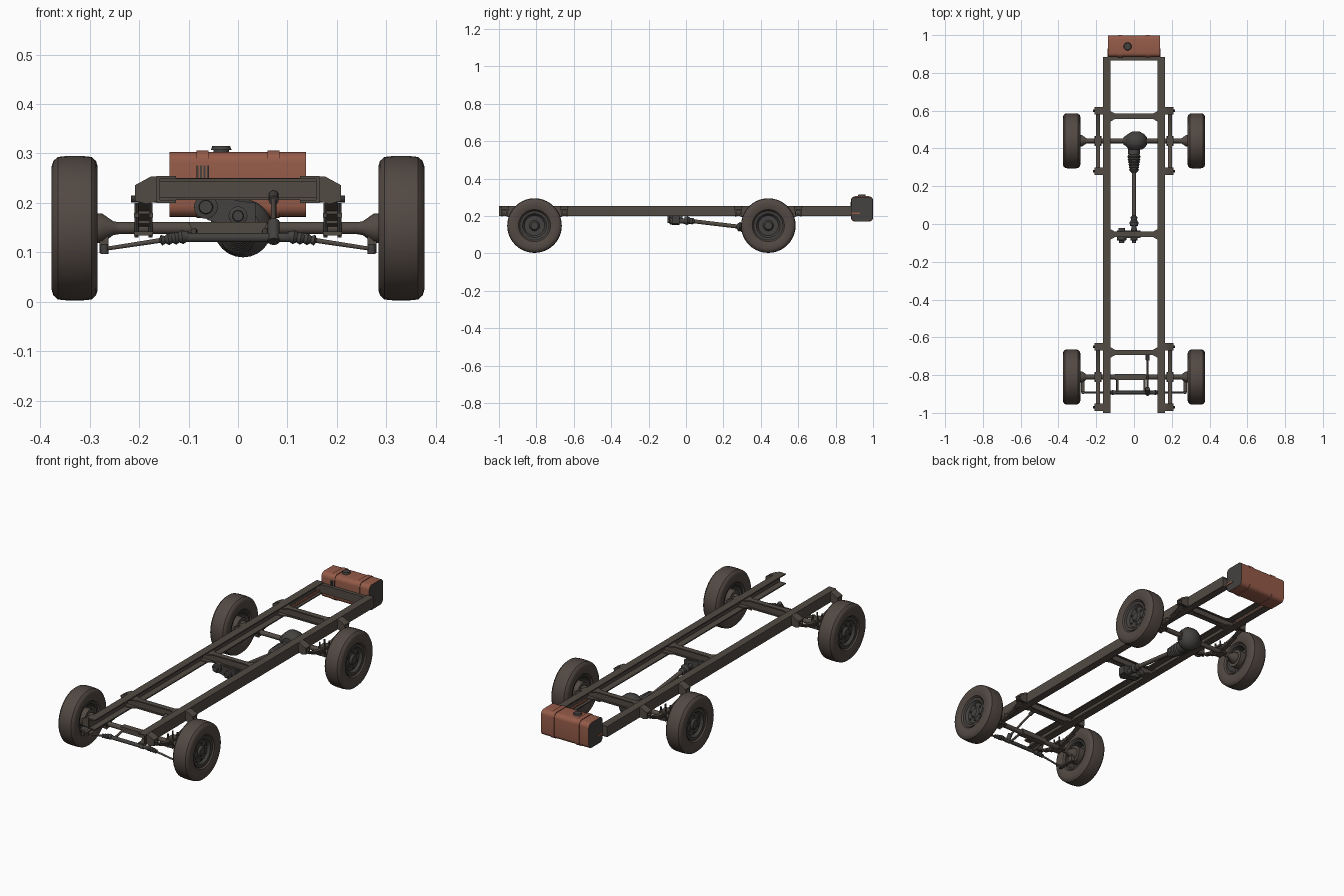
import bpy, bmesh, math
from mathutils import Vector

if "Cube" in bpy.data.objects:
    bpy.data.objects.remove(bpy.data.objects["Cube"])


def mat(name, c):
    m = bpy.data.materials.new(name)
    m.diffuse_color = (*c, 1)
    m.use_nodes = True
    m.node_tree.nodes["Principled BSDF"].inputs["Base Color"].default_value = m.diffuse_color
    return m


CHASSIS = mat("chassis_brown", (0.085, 0.069, 0.057))
TIRE = mat("tire_brown", (0.085, 0.066, 0.056))
DARK = mat("dark_grey", (0.058, 0.054, 0.050))
RUST = mat("rust_red", (0.30, 0.105, 0.066))


def finish(name, bm, m):
    bmesh.ops.recalc_face_normals(bm, faces=bm.faces)
    me = bpy.data.meshes.new(name)
    bm.to_mesh(me)
    bm.free()
    me.materials.append(m)
    ob = bpy.data.objects.new(name, me)
    bpy.context.collection.objects.link(ob)
    return ob


def prism(name, pts, axis, a, b, m):
    """Extrude a 2D outline along an axis from a to b."""
    place = {'x': lambda p, t: (t, p[0], p[1]),
             'y': lambda p, t: (p[0], t, p[1]),
             'z': lambda p, t: (p[0], p[1], t)}[axis]
    bm = bmesh.new()
    lo = [bm.verts.new(place(p, a)) for p in pts]
    hi = [bm.verts.new(place(p, b)) for p in pts]
    n = len(pts)
    bm.faces.new(lo)
    bm.faces.new(hi)
    for i in range(n):
        j = (i + 1) % n
        bm.faces.new((lo[i], lo[j], hi[j], hi[i]))
    return finish(name, bm, m)


def box(name, x, y, z, m):
    return prism(name, [(x[0], y[0]), (x[1], y[0]), (x[1], y[1]), (x[0], y[1])], 'z', z[0], z[1], m)


def lathe(name, origin, direction, prof, m, seg=24, closed=False):
    """Revolve (distance, radius) points about a line."""
    q = Vector(direction).to_track_quat('Z', 'Y')
    o = Vector(origin)
    bm = bmesh.new()
    rings = []
    for d, r in prof:
        k = 1 if r == 0 else seg
        rings.append([bm.verts.new(o + q @ Vector((r * math.cos(2 * math.pi * i / seg),
                                                   r * math.sin(2 * math.pi * i / seg), d))) for i in range(k)])
    pairs = list(zip(rings, rings[1:]))
    if closed:
        pairs.append((rings[-1], rings[0]))
    for A, B in pairs:
        for i in range(seg):
            j = (i + 1) % seg
            if len(A) == 1:
                bm.faces.new((A[0], B[i], B[j]))
            elif len(B) == 1:
                bm.faces.new((A[i], A[j], B[0]))
            else:
                bm.faces.new((A[i], A[j], B[j], B[i]))
    return finish(name, bm, m)


def rod(name, p, q, r, m, r2=None, seg=14):
    d = Vector(q) - Vector(p)
    r2 = r if r2 is None else r2
    return lathe(name, p, d, [(0, 0), (0, r), (d.length, r2), (d.length, 0)], m, seg)


FRONT, REAR, AZ = -0.81, 0.44, 0.149

# Frame rails: channels open to the inside
for s, side in ((1, "right"), (-1, "left")):
    c = [(.165, .2), (.165, .255), (.125, .255), (.125, .249), (.158, .249), (.158, .206), (.125, .206), (.125, .2)]
    prism(side + "_frame_rail", [(s * x, z) for x, z in c], 'y', -1, .885, CHASSIS)
    # Tank support arms inside the rails
    x = sorted((s * .133, s * .141))
    box(side + "_tank_arm", x, (.62, .93), (.211, .219), RUST)

# Crossmembers with flared ends
for y in (-.68, -.055, .57):
    half = [(-.158, -.028), (-.125, -.028), (-.1, -.014), (.1, -.014), (.125, -.028), (.158, -.028)]
    outline = [(x, y + d) for x, d in half] + [(x, y - d) for x, d in reversed(half)]
    prism("crossmember_top", outline, 'z', .243, .249, CHASSIS)
    prism("crossmember_bottom", outline, 'z', .206, .212, CHASSIS)
    box("crossmember_web", (-.158, .158), (y - .006, y + .006), (.21, .245), CHASSIS)
box("rear_crossmember", (-.16, .16), (.865, .883), (.206, .25), CHASSIS)

# Wheels
tread = [(.028, .076), (.041, .086), (.0465, .105), (.0465, .125), (.043, .136), (.034, .144), (.015, .146)]
tire = tread + [(-d, r) for d, r in reversed(tread)]
rim = [(.032, 0), (.032, .02), (.027, .025), (.022, .028), (.022, .054), (.034, .064), (.036, .078),
       (-.034, .079), (-.034, .07), (.008, .062), (.008, 0)]
for y, end in ((FRONT, "front"), (REAR, "rear")):
    for s, side in ((1, "right"), (-1, "left")):
        tag = end + "_" + side
        o, d = (s * .33, y, AZ), (s, 0, 0)
        lathe(tag + "_tire", o, d, tire, TIRE, 40, True)
        lathe(tag + "_rim", o, d, rim, DARK, 32)
        for i in range(6):
            a = math.pi * (i + .5) / 3
            p = Vector((s * .351, y + .042 * math.cos(a), AZ + .042 * math.sin(a)))
            rod(tag + "_wheel_nut", p, p + Vector((s * .006, 0, 0)), .005, DARK, seg=6)
        # Hub and brake drum
        lathe(tag + "_hub", (s * .24, y, AZ), d, [(0, 0), (0, .012), (.012, .014), (.035, .03), (.045, .03),
              (.045, .046), (.1, .046), (.1, 0)], CHASSIS)

        # Leaf spring stack
        for k in range(3):
            h = .16 - .045 * k
            up = [(y + h * t / 8, .171 - .007 * k + .038 * (h * t / 8 / .16) ** 2) for t in range(-8, 9)]
            x = sorted((s * .179, s * .201))
            prism(tag + "_spring_leaf", up + [(a, z - .006) for a, z in reversed(up)], 'x', x[0], x[1], CHASSIS)
        # Axle clamp and U bolts
        x = sorted((s * .172, s * .21))
        box(tag + "_spring_seat", x, (y - .027, y + .027), (.134, .142), CHASSIS)
        box(tag + "_clamp_plate", x, (y - .027, y + .027), (.171, .18), CHASSIS)
        for bx in (.177, .205):
            for dy in (-.019, .019):
                rod(tag + "_clamp_bolt", (s * bx, y + dy, .13), (s * bx, y + dy, .2), .004, DARK, seg=8)
        # Spring hangers at both ends
        for e in (-1, 1):
            hy = y + e * .16
            web = [(.16, .254), (.175, .254), (.208, .236), (.208, .204), (.185, .198), (.16, .204)]
            for dy in (-.014, .014):
                prism(tag + "_hanger_web", [(s * a, z) for a, z in web], 'y', hy + dy - .003, hy + dy + .003, CHASSIS)
            cap = [(.16, .254), (.175, .254), (.208, .236), (.208, .228), (.175, .246), (.16, .246)]
            prism(tag + "_hanger_cap", [(s * a, z) for a, z in cap], 'y', hy - .02, hy + .02, CHASSIS)
            rod(tag + "_spring_pin", (s * .165, hy, .208), (s * .216, hy, .208), .007, DARK, seg=10)

    # Axle tube
    rod(end + "_axle", (-.27, y, AZ), (.27, y, AZ), .0125, CHASSIS)

# Front axle drop plate
prism("front_axle_plate", [(-.1, .162), (-.09, .136), (.05, .136), (.06, .162)], 'y', FRONT - .016, FRONT + .016, CHASSIS)

# Steering rack, bellows, tie rods and arms
RY = -.892
rod("steering_rack", (-.11, RY, .13), (.11, RY, .13), .0095, DARK)
for s, side in ((1, "right"), (-1, "left")):
    p, q = Vector((s * .1, RY, .133)), Vector((s * .27, RY, .107))
    bell = [(0, 0), (0, .01)] + [(.006 + .007 * i, (.015 if i % 2 else .011) - .0006 * i) for i in range(8)] + [(.062, 0)]
    lathe(side + "_rack_bellows", p, q - p, bell, DARK, 16)
    rod(side + "_tie_rod", p, q, .0055, CHASSIS, .004)
    rod(side + "_ball_joint", q - Vector((0, 0, .01)), q + Vector((0, 0, .01)), .008, DARK)
    box(side + "_steering_arm", sorted((s * .262, s * .28)), (RY, FRONT), (.099, .106), CHASSIS)
    box(side + "_knuckle", sorted((s * .262, s * .28)), (FRONT - .015, FRONT + .015), (.099, .145), CHASSIS)
for x in (-.088, .055):
    rod("rack_mount", (x, RY, .13), (x, FRONT, .146), .006, CHASSIS)
# Steering pinion and column
rod("steering_pinion", (.072, RY - .008, .122), (.072, RY + .02, .162), .012, DARK)
rod("steering_shaft", (.072, RY + .01, .15), (.072, -.7, .212), .0055, CHASSIS)
rod("steering_joint", (.072, -.72, .205), (.072, -.69, .216), .01, DARK)

# Differential
lathe("differential_case", (.01, REAR - .045, AZ), (0, 1, 0), [(0, 0), (0, .035), (.015, .052), (.03, .059),
      (.058, .059), (.08, .045), (.094, .02), (.096, 0)], DARK, 24)
lathe("differential_side_housing", (-.055, REAR, AZ), (1, 0, 0), [(0, 0), (0, .02), (.025, .036),
      (.1, .036), (.125, .02), (.125, 0)], DARK, 20)

# Drive shaft with boot
P0, P1 = Vector((0, -.01, .178)), Vector((0, .41, .128))
D = P1 - P0
L = D.length
rod("drive_shaft", P0, P1, .011, CHASSIS)
lathe("front_shaft_joint", P0, D, [(0, 0), (0, .02), (.018, .024), (.03, .016), (.045, .018), (.055, .011), (.055, 0)], DARK, 18)
boot = [(L - .14, 0), (L - .14, .012)]
for i in range(6):
    boot += [(L - .132 + i * .014, .02 + .002 * i), (L - .125 + i * .014, .026 + .002 * i)]
boot += [(L - .045, .03), (L, .034), (L, 0)]
lathe("rear_shaft_boot", P0, D, boot, DARK, 20)

# Transfer gearbox
for x, z, r, y1 in ((-.065, .192, .024, -.02), (0, .174, .019, .015)):
    lathe("gearbox_barrel", (x, -.1, z), (0, 1, 0), [(0, 0), (0, r * .55), (.012, r * .6), (.014, r), (.05, r),
          (.055, r * .8), (y1 + .1, r * .7), (y1 + .1, 0)], DARK, 20)
prism("gearbox_case", [(-.09, .19), (-.06, .165), (0, .152), (.035, .16), (.035, .2), (-.07, .214)], 'y', -.075, -.035, DARK)


# Fuel tank
def rounded(y0, y1, z0, z1, r):
    pts = []
    for k, (cy, cz) in enumerate(((y1 - r, z1 - r), (y0 + r, z1 - r), (y0 + r, z0 + r), (y1 - r, z0 + r))):
        for i in range(6):
            a = math.pi / 2 * (k + i / 5)
            pts.append((cy + r * math.cos(a), cz + r * math.sin(a)))
    return pts


tank = prism("fuel_tank", rounded(.884, .998, .172, .303, .022), 'x', -.138, .137, RUST)
tank.data.materials.append(DARK)
for f in tank.data.polygons:
    if abs(f.normal.x) > .9:
        f.material_index = 1
for x in (-.072, .072):
    prism("tank_rib", rounded(.882, 1, .17, .306, .023), 'x', x - .012, x + .012, RUST)
for i in range(4):
    box("tank_label_bar", (-.084 + i * .007, -.08 + i * .007), (.879, .8825), (.25, .276), DARK)
rod("tank_cap_neck", (-.034, .94, .3), (-.034, .94, .308), .016, DARK, seg=20)
rod("tank_cap", (-.034, .94, .307), (-.034, .94, .315), .021, DARK, .018, seg=20)

# Smooth shading with sharp edges kept
bpy.ops.object.select_all(action='SELECT')
bpy.context.view_layer.objects.active = tank
bpy.ops.object.shade_smooth_by_angle(angle=math.radians(35))
